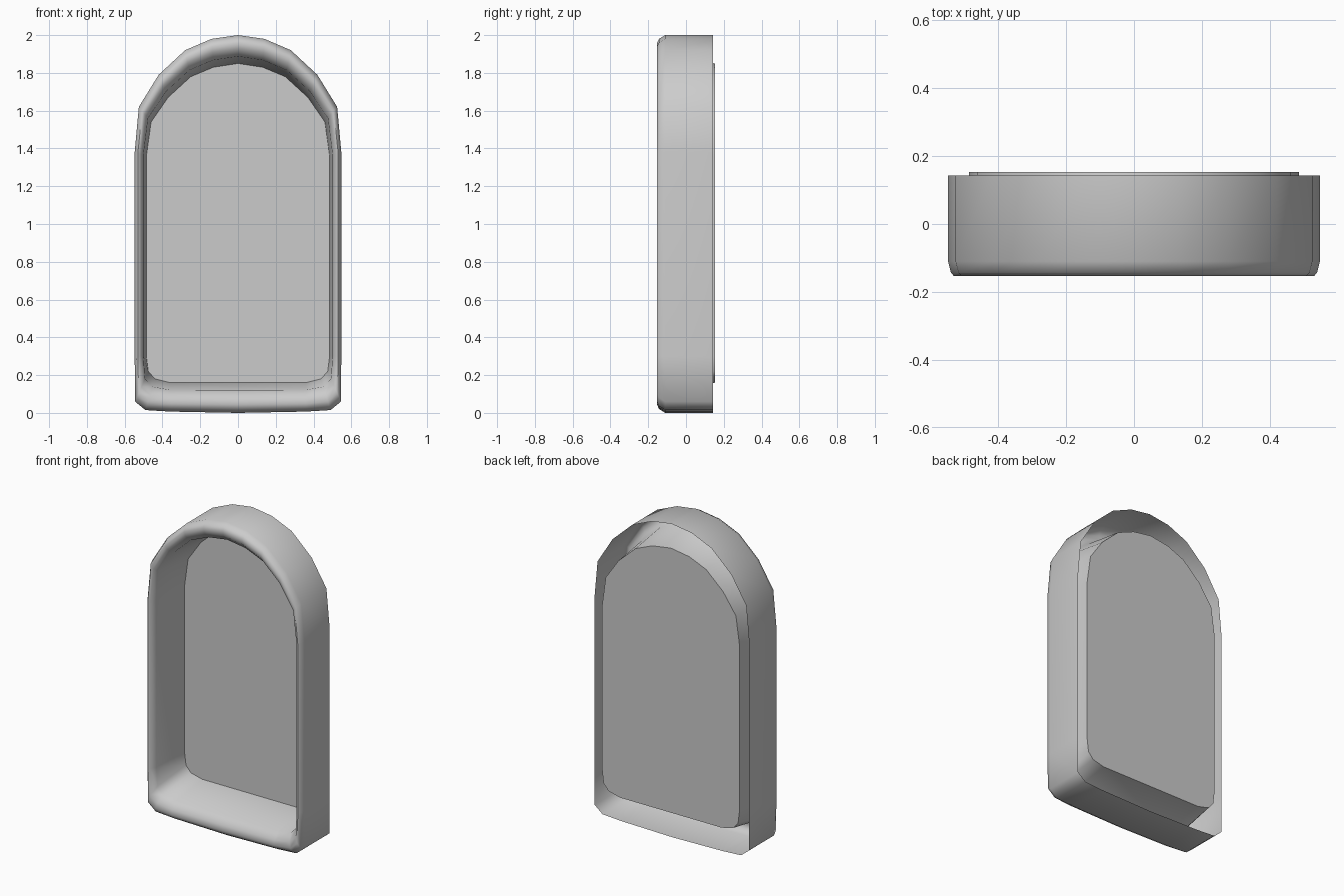
import bpy, math

if "Cube" in bpy.data.objects:
    bpy.data.objects.remove(bpy.data.objects["Cube"])

# Right-hand halves of the outer and inner arch outlines (x, z), bottom to top
OUTER = [(0, 0), (.36, .007), (.49, .015), (.545, .06), (.547, .30), (.547, 1.38),
         (.525, 1.62), (.42, 1.79), (.28, 1.92), (.14, 1.98), (0, 2.0)]
INNER = [(0, .16), (.36, .16), (.44, .18), (.475, .22), (.485, .30), (.485, 1.36),
         (.46, 1.54), (.37, 1.67), (.25, 1.78), (.13, 1.83), (0, 1.85)]
# Wall section: blend from outer to inner outline, depth y
SECTION = [(0, .143), (0, -.11), (.13, -.143), (.27, -.153), (.48, -.148),
           (.75, -.11), (1, .153)]


def ring(t, y):
    half = [(a + (c - a) * t, b + (d - b) * t)
            for (a, b), (c, d) in zip(OUTER, INNER)]
    full = half + [(-x, z) for x, z in half[-2:0:-1]]
    return [(x, y, z) for x, z in full]


def make(name, verts, faces):
    mesh = bpy.data.meshes.new(name)
    mesh.from_pydata(verts, [], faces)
    mesh.update()
    obj = bpy.data.objects.new(name, mesh)
    bpy.context.collection.objects.link(obj)
    return obj


# Arched frame shell, hollow and open at the back
rings = [ring(t, y) for t, y in SECTION]
n = len(rings[0])
verts = [p for r in rings for p in r]
faces = [(i * n + j, i * n + (j + 1) % n, (i + 1) * n + (j + 1) % n, (i + 1) * n + j)
         for i in range(len(rings) - 1) for j in range(n)]
frame = make("arched_frame", verts, faces)
bpy.context.view_layer.objects.active = frame
frame.select_set(True)
bpy.ops.object.shade_smooth_by_angle(angle=math.radians(60))

# Flat back panel closing the opening
make("back_panel", ring(1, .153), [tuple(range(n))])
